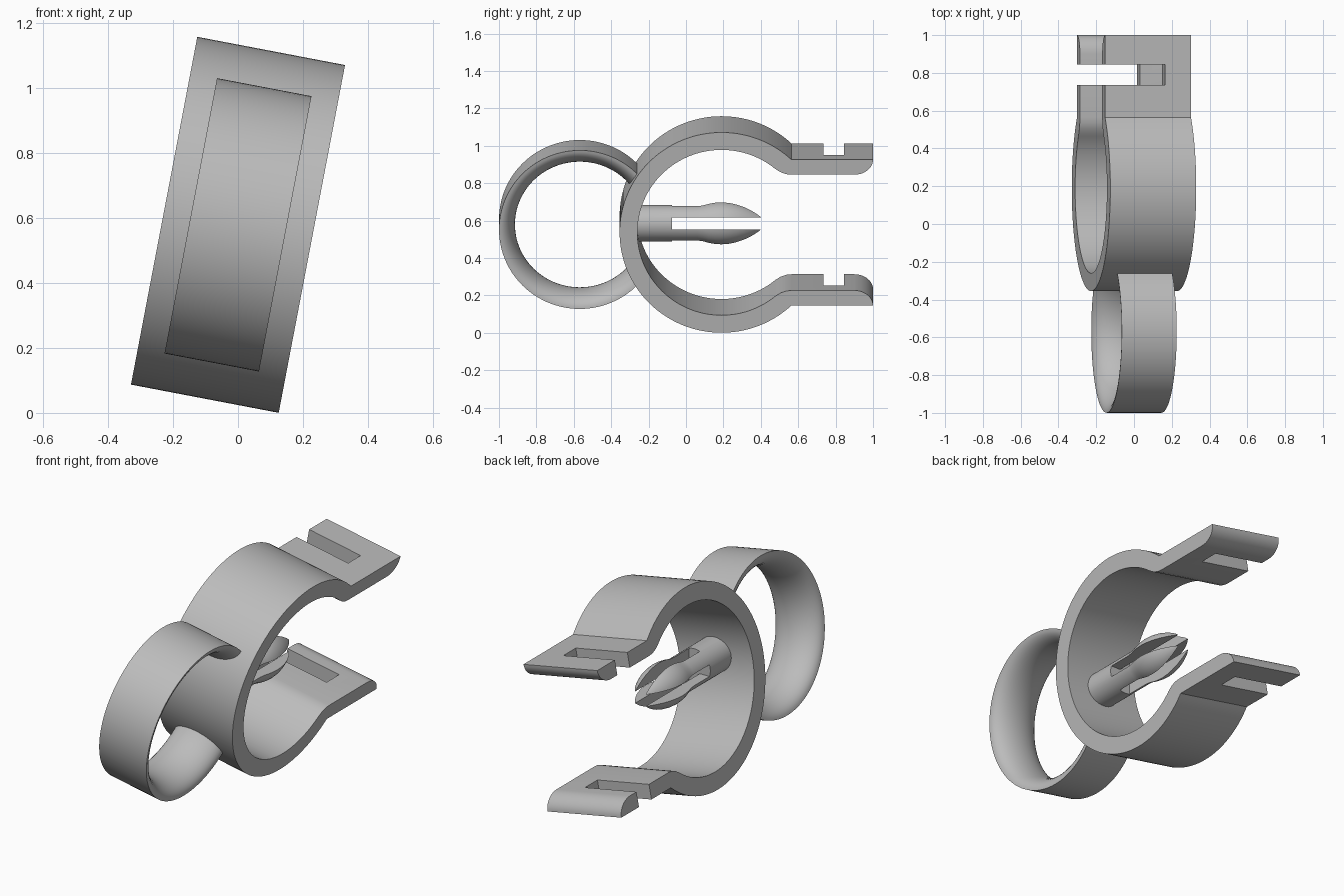
import bpy, bmesh
from math import sin, cos, pi, radians, asin
from mathutils import Matrix, Vector

if "Cube" in bpy.data.objects:
    bpy.data.objects.remove(bpy.data.objects["Cube"], do_unlink=True)

grey = bpy.data.materials.new("plain grey")
grey.use_nodes = True
colour = (0.5, 0.5, 0.5, 1)
grey.diffuse_color = colour
grey.node_tree.nodes["Principled BSDF"].inputs["Base Color"].default_value = colour

CENTRE = Matrix.Translation((0, 0, 0.579))
TILT = CENTRE @ Matrix.Rotation(radians(10.8), 4, 'Y')
HALF = 0.2315                       # half width of the clip
CY, R_OUT, R_IN = 0.19, 0.545, 0.45  # clip ring
ARM_OUT, ARM_IN = 0.397, 0.315      # arm heights above the axis


def make(name, bm, frame):
    bmesh.ops.recalc_face_normals(bm, faces=bm.faces)
    bm.transform(frame)
    mesh = bpy.data.meshes.new(name)
    bm.to_mesh(mesh)
    bm.free()
    mesh.materials.append(grey)
    obj = bpy.data.objects.new(name, mesh)
    bpy.context.collection.objects.link(obj)
    return obj


def activate(obj):
    bpy.ops.object.select_all(action='DESELECT')
    obj.select_set(True)
    bpy.context.view_layer.objects.active = obj


def cut_box(obj, low, high, frame):
    low, high = Vector(low), Vector(high)
    bm = bmesh.new()
    bmesh.ops.create_cube(bm, size=1)
    bm.transform(Matrix.Translation((low + high) / 2) @ Matrix.Diagonal((*(high - low), 1)))
    cutter = make("slot_cutter", bm, frame)
    cutter.hide_render = True
    mod = obj.modifiers.new("slot", 'BOOLEAN')
    mod.operation, mod.solver, mod.object = 'DIFFERENCE', 'EXACT', cutter
    activate(obj)
    bpy.ops.object.modifier_apply(modifier=mod.name)
    bpy.data.objects.remove(cutter, do_unlink=True)


def smooth(obj):
    activate(obj)
    bpy.ops.object.shade_smooth_by_angle(angle=radians(30))


def arc(cy, cz, ry, rz, start, end, n):
    steps = [start + (end - start) * i / n for i in range(n + 1)]
    return [(cy + ry * cos(a), cz + rz * sin(a)) for a in steps]


# Clip body: open ring with two arms, half profile mirrored top to bottom
outer = arc(CY, 0, R_OUT, R_OUT, pi, asin(ARM_OUT / R_OUT), 52)
tip = arc(0.9, ARM_OUT, 0.1, ARM_OUT - ARM_IN, 0, -pi / 2, 10)
fillet = [(0.565, ARM_IN), (0.535, 0.318), (0.505, 0.329)]
inner = arc(CY, 0, R_IN, R_IN, asin(0.347 / R_IN), pi, 52)
half = outer + tip + fillet + inner
profile = half + [(y, -z) for y, z in reversed(half[1:-1])]
bm = bmesh.new()
# Two halves joined along the back wall keep the profile simple
for sign in (1, -1):
    face = bm.faces.new([bm.verts.new((-HALF, y, sign * z)) for y, z in half])
bmesh.ops.remove_doubles(bm, verts=bm.verts, dist=1e-5)
seam = [e for e in bm.edges if len(e.link_faces) == 2]
bmesh.ops.dissolve_edges(bm, edges=seam, use_verts=False)
ext = bmesh.ops.extrude_face_region(bm, geom=bm.faces[:])
moved = [g for g in ext["geom"] if isinstance(g, bmesh.types.BMVert)]
bmesh.ops.translate(bm, verts=moved, vec=(2 * HALF, 0, 0))
clip = make("clip_body", bm, TILT)

# Slots in the arms, open on one side
for low, high in ((0.2, 0.5), (-0.5, -0.2)):
    cut_box(clip, (-0.4, 0.735, low), (0.092, 0.845, high), TILT)
smooth(clip)

# Finger ring: D-shaped section, flat outside and rounded inside
RY, RR, RW, RT = -0.568, 0.4315, 0.148, 0.085
section = [(RW * cos(pi * i / 20), RR - RT * sin(pi * i / 20)) for i in range(21)]
bm = bmesh.new()
loops = []
for y, z in arc(0, 0, 1, 1, radians(36), radians(324), 84):
    loops.append([bm.verts.new((u, RY + r * y, r * z)) for u, r in section])
for a, b in zip(loops, loops[1:]):
    for i in range(len(section)):
        j = (i + 1) % len(section)
        bm.faces.new((a[i], a[j], b[j], b[i]))
bm.faces.new(loops[0])
bm.faces.new(loops[-1])
smooth(make("finger_ring", bm, TILT))

# Centre pin: turned shaft with a bulb, split into four prongs
pin_profile = [(-0.3, 0), (-0.3, 0.0975), (0.06, 0.0975), (0.09, 0.101), (0.12, 0.109),
               (0.155, 0.115), (0.19, 0.117), (0.23, 0.114), (0.27, 0.106), (0.31, 0.093),
               (0.35, 0.075), (0.38, 0.059), (0.4, 0.047), (0.4, 0)]
bm = bmesh.new()
verts = [bm.verts.new((0, y, r)) for y, r in pin_profile]
edges = [bm.edges.new(pair) for pair in zip(verts, verts[1:])]
bmesh.ops.spin(bm, geom=verts + edges, cent=(0, 0, 0), axis=(0, 1, 0),
               angle=2 * pi, steps=48)
bmesh.ops.remove_doubles(bm, verts=bm.verts, dist=1e-5)
PIN = Matrix.Translation((0, 0, 0.585))
pin = make("centre_pin", bm, PIN)
GAP = 0.0325
cut_box(pin, (-0.3, -0.075, -GAP), (0.3, 0.5, GAP), PIN)
cut_box(pin, (-GAP, -0.075, -0.3), (GAP, 0.5, 0.3), PIN)
smooth(pin)
